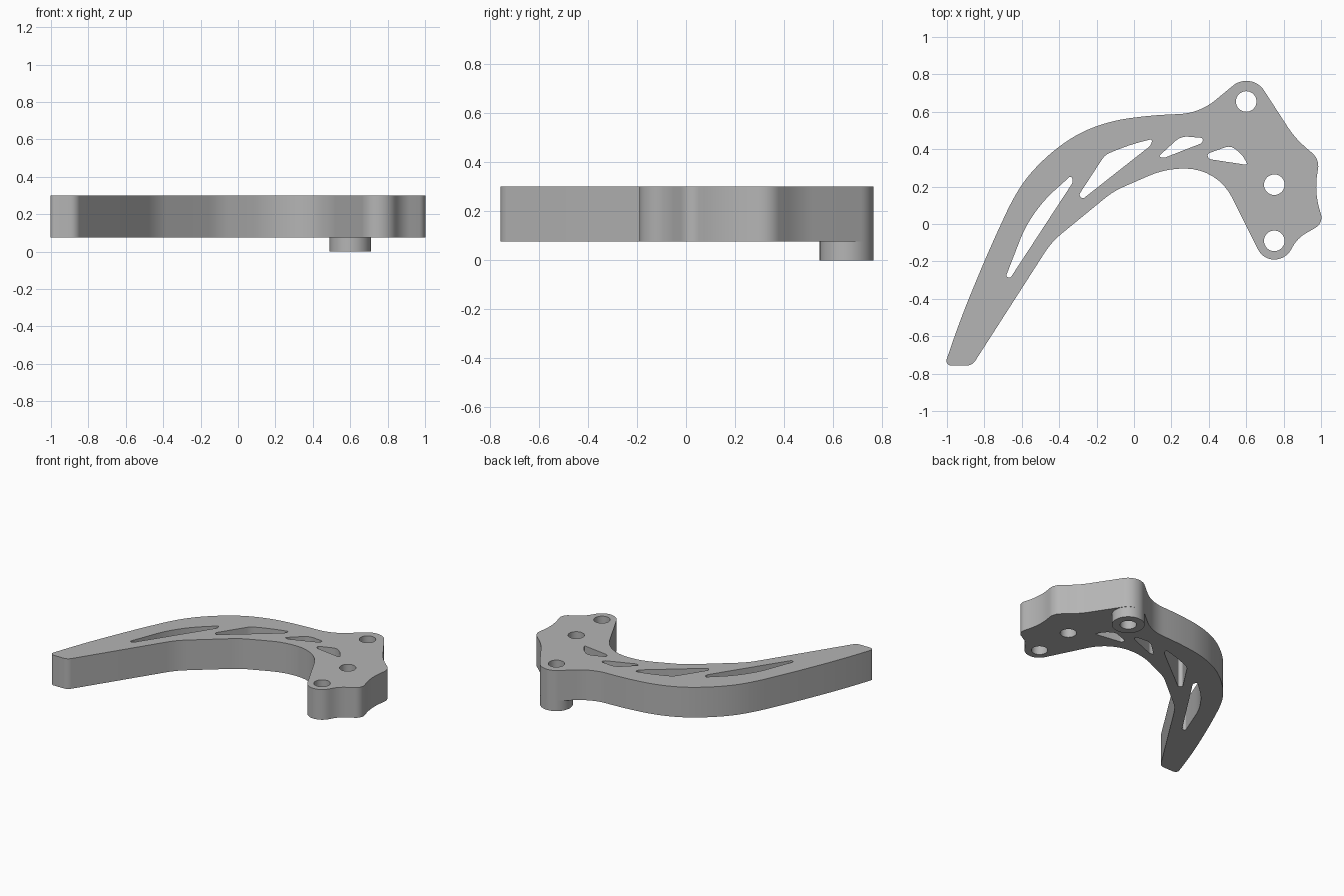
import bpy
import bmesh
import math
from mathutils import Vector

cube = bpy.data.objects.get("Cube")
if cube:
    bpy.data.objects.remove(cube)

BASE, TOP = 0.077, 0.30
PIN_RADIUS, BOSS_RADIUS = 0.055, 0.11
PIN_TOP, PIN_MIDDLE, PIN_BOTTOM = (0.6, 0.655), (0.75, 0.21), (0.75, -0.09)

grey = bpy.data.materials.new("plain grey")
grey.use_nodes = True
grey.diffuse_color = (0.46, 0.46, 0.46, 1)
grey.node_tree.nodes["Principled BSDF"].inputs["Base Color"].default_value = (0.46, 0.46, 0.46, 1)


def rounded(corners, steps=8):
    """Closed polygon whose corners (x, y, trim) become circular arcs."""
    points = []
    count = len(corners)
    for i, (x, y, trim) in enumerate(corners):
        corner = Vector((x, y))
        to_prev = (Vector(corners[i - 1][:2]) - corner).normalized()
        to_next = (Vector(corners[(i + 1) % count][:2]) - corner).normalized()
        start, end = corner + to_prev * trim, corner + to_next * trim
        weight = math.sin(to_prev.angle(to_next) / 2)
        for s in range(steps + 1):
            t = s / steps
            a, b, c = (1 - t) ** 2, 2 * t * (1 - t) * weight, t * t
            p = (start * a + corner * b + end * c) / (a + b + c)
            if not points or (p - points[-1]).length > 0.0005:
                points.append(p)
    if (points[0] - points[-1]).length < 0.0005:
        points.pop()
    return points


def circle(centre, radius, sides=48):
    angles = [math.tau * i / sides for i in range(sides)]
    return [Vector(centre) + radius * Vector((math.cos(a), math.sin(a))) for a in angles]


def slab(name, loops, low, high):
    """Extrude an outline with holes between two heights."""
    bm = bmesh.new()
    for loop in loops:
        verts = [bm.verts.new((p.x, p.y, low)) for p in loop]
        for i, v in enumerate(verts):
            bm.edges.new((verts[i - 1], v))
    bmesh.ops.triangle_fill(bm, use_beauty=True, edges=bm.edges[:])
    result = bmesh.ops.extrude_face_region(bm, geom=bm.faces[:], use_keep_orig=True)
    raised = [g for g in result["geom"] if isinstance(g, bmesh.types.BMVert)]
    bmesh.ops.translate(bm, verts=raised, vec=(0, 0, high - low))
    bmesh.ops.recalc_face_normals(bm, faces=bm.faces[:])
    mesh = bpy.data.meshes.new(name)
    bm.to_mesh(mesh)
    bm.free()
    mesh.materials.append(grey)
    obj = bpy.data.objects.new(name, mesh)
    bpy.context.collection.objects.link(obj)
    bpy.ops.object.select_all(action="DESELECT")
    obj.select_set(True)
    bpy.context.view_layer.objects.active = obj
    bpy.ops.object.shade_smooth_by_angle(angle=math.radians(30))
    return obj


# Outer outline: tip, inner edge, mounting head, back edge
tip = [(-1.013, -0.757, 0.035), (-0.865, -0.757, 0.03)]
inner_edge = [(-0.44, -0.095, 0.07), (-0.11, 0.175, 0.06),
              (0.17, 0.297, 0.1), (0.447, 0.295, 0.17)]
head = [(0.69, -0.19, 0.06), (0.81, -0.19, 0.06), (0.875, -0.075, 0.05),
        (1.014, 0.005, 0.05), (0.964, 0.17, 0.1), (0.992, 0.345, 0.05),
        (0.86, 0.46, 0.07), (0.662, 0.765, 0.06), (0.56, 0.765, 0.04),
        (0.35, 0.592, 0.11)]
back_edge = [(0.1, 0.582, 0.1), (-0.12, 0.553, 0.1), (-0.3, 0.485, 0.09),
             (-0.45, 0.378, 0.09), (-0.58, 0.245, 0.09), (-0.66, 0.11, 0.07),
             (-0.78, -0.15, 0.15), (-0.925, -0.5, 0.15)]
outline = rounded(tip + inner_edge + head + back_edge)

# Lightening slots, from the tip towards the head
slots = [
    [(-0.335, 0.26, 0.015), (-0.325, 0.225, 0.015), (-0.662, -0.29, 0.012),
     (-0.685, -0.28, 0.01), (-0.58, -0.01, 0.08), (-0.48, 0.13, 0.08)],
    [(0.1, 0.455, 0.016), (0.09, 0.42, 0.016), (-0.275, 0.133, 0.012),
     (-0.295, 0.155, 0.012), (-0.155, 0.37, 0.03), (-0.02, 0.425, 0.08)],
    [(0.13, 0.36, 0.012), (0.25, 0.47, 0.04), (0.37, 0.46, 0.012),
     (0.365, 0.433, 0.012), (0.16, 0.353, 0.012)],
    [(0.39, 0.375, 0.014), (0.515, 0.42, 0.03), (0.575, 0.375, 0.03),
     (0.61, 0.315, 0.014), (0.4, 0.347, 0.014)],
]

pins = [circle(c, PIN_RADIUS) for c in (PIN_TOP, PIN_MIDDLE, PIN_BOTTOM)]
slab("curved_arm", [outline] + [rounded(s) for s in slots] + pins, BASE, TOP)

# Spacer ring under the top pin hole
slab("spacer_boss", [circle(PIN_TOP, BOSS_RADIUS), circle(PIN_TOP, PIN_RADIUS)], 0, BASE)
